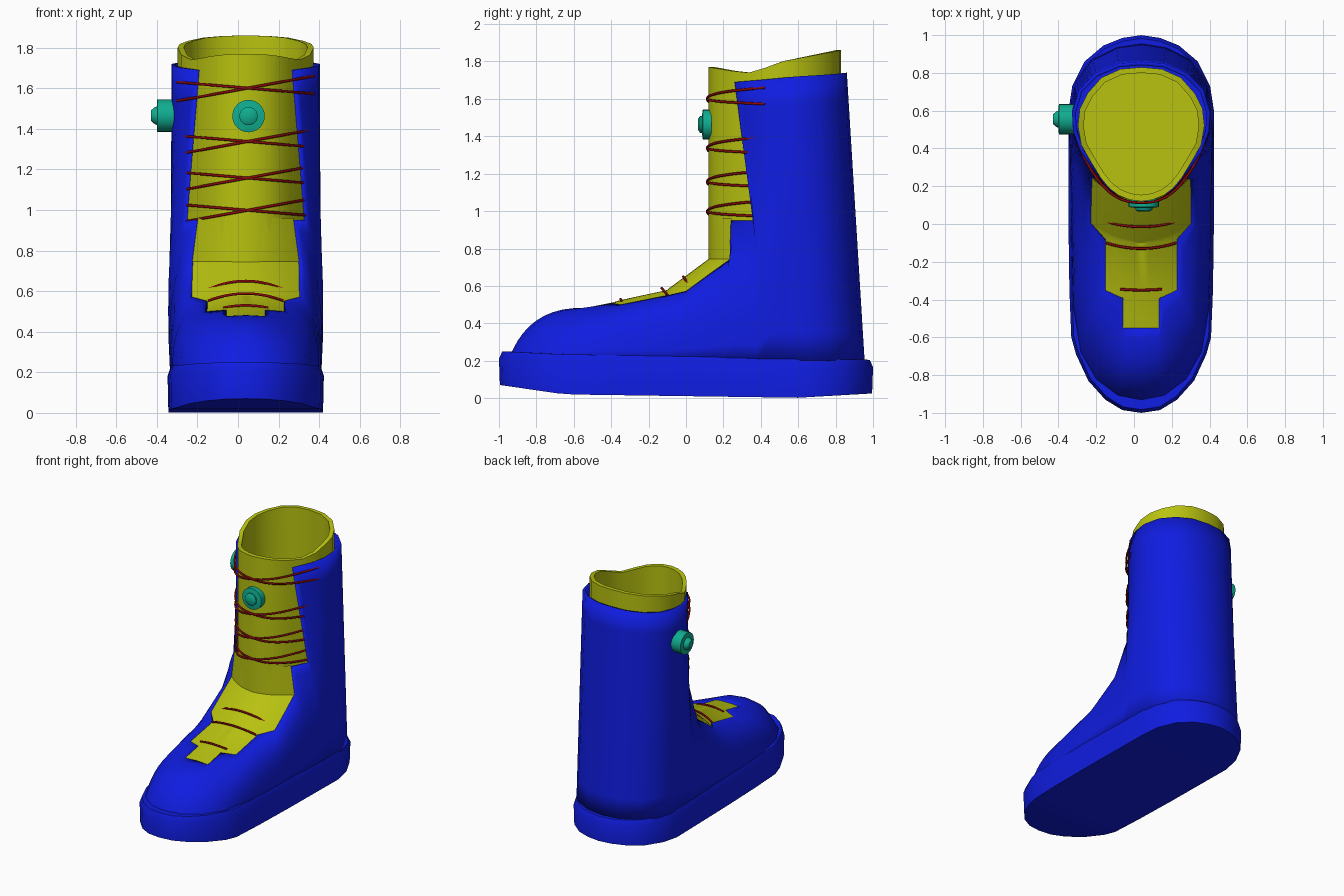
import bpy, math
from mathutils import Vector

if "Cube" in bpy.data.objects:
    bpy.data.objects.remove(bpy.data.objects["Cube"])

CX = 0.038  # centre line of the boot


def material(name, rgb):
    m = bpy.data.materials.new(name)
    m.diffuse_color = (*rgb, 1)
    m.use_nodes = True
    m.node_tree.nodes["Principled BSDF"].inputs["Base Color"].default_value = m.diffuse_color
    return m


BLUE = material("shell_blue", (0.005, 0.012, 0.75))
YELLOW = material("liner_yellow", (0.48, 0.54, 0.005))
TEAL = material("dial_teal", (0.005, 0.42, 0.28))
RED = material("lace_red", (0.26, 0.003, 0.003))


def interp(x, pts):
    for (a, u), (b, v) in zip(pts, pts[1:]):
        if x <= b:
            return u + (v - u) * max(0, x - a) / (b - a)
    return pts[-1][1]


def mirrored(half):
    """Half outline (front to back, x >= 0) to a full closed ring."""
    return list(half) + [(-p[0], *p[1:]) for p in reversed(half[1:-1])]


def finish(ob, angle=35):
    bpy.ops.object.select_all(action='DESELECT')
    bpy.context.view_layer.objects.active = ob
    ob.select_set(True)
    bpy.ops.object.shade_smooth_by_angle(angle=math.radians(angle))


def make(name, verts, faces, mat):
    me = bpy.data.meshes.new(name)
    me.from_pydata(verts, [], faces)
    me.materials.append(mat)
    ob = bpy.data.objects.new(name, me)
    bpy.context.collection.objects.link(ob)
    return ob


def loft(name, rings, mat, cap_bottom=False, cap_top=False):
    n = len(rings[0])
    verts = [(p[0] + CX, p[1], p[2]) for r in rings for p in r]
    faces = [(j * n + i, j * n + (i + 1) % n, (j + 1) * n + (i + 1) % n, (j + 1) * n + i)
             for j in range(len(rings) - 1) for i in range(n)]

    def cap(start, flip):
        for i in range(n // 2):
            f = list(dict.fromkeys([i, i + 1, n - i - 1, (n - i) % n]))
            f = [start + k for k in f]
            faces.append(f[::-1] if flip else f)
    if cap_bottom:
        cap(0, True)
    if cap_top:
        cap((len(rings) - 1) * n, False)
    return make(name, verts, faces, mat)


# Sole: rounded slab with a lifted toe
outline = mirrored([(0, -1), (.1, -.985), (.19, -.93), (.28, -.83), (.345, -.69), (.37, -.6),
                    (.38, -.35), (.385, 0), (.385, .35), (.385, .6), (.365, .73),
                    (.3, .86), (.2, .945), (.1, .985), (0, 1)])


def sole_top(y):
    return interp(y, [(-1, .25), (-.7, .235), (1, .205)])


def sole_ring(s, z):
    return [(x * s, y * (1 - (1 - s) * .5), z(y)) for x, y in outline]


sole = loft("sole", [
    sole_ring(.99, lambda y: interp(y, [(-1, .07), (-.65, .02), (.6, .002), (1, .025)])),
    sole_ring(1, lambda y: sole_top(y) - .04),
    sole_ring(.965, sole_top),
    sole_ring(.93, sole_top)], BLUE, True, True)
finish(sole)

# Shell: columns running from the sole line, through a knee, to the opening edge
foot = [  # (edge point), (knee point), (sole line x, y)
    ((0, -.55, .482), (0, -.8, .415), (0, -.95)),
    ((.095, -.55, .477), (.1, -.785, .41), (.13, -.925)),
    ((.095, -.395, .508), (.2, -.68, .405), (.24, -.84)),
    ((.19, -.35, .5), (.29, -.54, .4), (.32, -.7)),
    ((.19, -.09, .552), (.325, -.28, .43), (.36, -.45)),
    ((.268, .0, .572), (.345, -.06, .44), (.37, -.12)),
    ((.267, .12, .66), (.35, .07, .49), (.37, .05)),
    ((.262, .245, .75), (.35, .2, .55), (.372, .2)),
    ((.238, .24, .95), (.355, .3, .62), (.372, .3)),
    ((.297, .36, .95), (.365, .38, .6), (.373, .38))]
shaft = [  # (edge point), (sole line x, y)
    ((.238, .26, 1.69), (.373, .46)), ((.32, .38, 1.7), (.373, .52)),
    ((.36, .49, 1.71), (.373, .58)), ((.366, .59, 1.72), (.37, .66)),
    ((.33, .71, 1.727), (.345, .76)), ((.24, .8, 1.733), (.26, .87)),
    ((.12, .85, 1.738), (.13, .935)), ((0, .86, 1.74), (0, .955))]
columns = []
for e, k, b in foot:
    columns.append((Vector(e), Vector(k), Vector((*b, .2))))
for i, (e, b) in enumerate(shaft):
    e, b = Vector(e), Vector((*b, .2))
    k = (e + b) / 2
    if i < 2:
        k = Vector(((.362, .44, .95), (.37, .5, .95))[i])
    columns.append((e, k, b))
rows, R = [], 10
for j in range(R + 1):
    t = j / R
    half = []
    for e, k, b in columns:
        c = 2 * k - (e + b) / 2
        half.append(tuple(b * (1 - t) ** 2 + c * 2 * t * (1 - t) + e * t * t))
    rows.append(mirrored(half))
shell = loft("shell", rows, BLUE)
mod = shell.modifiers.new("thickness", 'SOLIDIFY')
mod.thickness, mod.offset = .02, -1
finish(shell, 45)

# Liner: hollow egg-shaped cuff with a dipped rim
egg = mirrored([(0, .12), (.06, .128), (.12, .152), (.17, .19), (.215, .245), (.27, .335),
                (.318, .42), (.335, .52), (.325, .61), (.285, .69), (.21, .775),
                (.11, .82), (0, .83)])


def rim(y):
    return interp(y, [(.12, 1.77), (.3, 1.74), (.38, 1.74), (.46, 1.79), (.83, 1.86)])


inner = [(x * .91, .5 + (y - .5) * .91) for x, y in egg]
liner = loft("liner", [[(x, y, .3) for x, y in egg],
                       [(x, y, rim(y)) for x, y in egg],
                       [(x, y, rim(o[1])) for (x, y), o in zip(inner, egg)],
                       [(x, y, .32) for x, y in inner]], YELLOW, True, True)
finish(liner)

# Tongue: curved strip stepping narrower toward the toe
strip = [  # y, z, half width, edge setback, edge drop
    (.122, .96, .235, .12, 0), (.122, .745, .265, .125, 0), (-.09, .588, .27, .1, .02),
    (-.1, .578, .19, .02, .03), (-.36, .522, .19, 0, .025), (-.39, .512, .1, 0, .006),
    (-.56, .478, .1, 0, .005)]
N = 10
verts, faces = [], []
for y, z, w, dy, dz in strip:
    for i in range(N + 1):
        s = 2 * i / N - 1
        verts.append((CX + s * w, y + dy * s * s, z - dz * s * s))
for j in range(len(strip) - 1):
    for i in range(N):
        a = j * (N + 1) + i
        faces.append((a, a + N + 1, a + N + 2, a + 1))
finish(make("tongue", verts, faces, YELLOW), 30)


# Laces: thin round cords
def cord(name, pts):
    cu = bpy.data.curves.new(name, 'CURVE')
    cu.dimensions = '3D'
    cu.bevel_depth, cu.bevel_resolution, cu.use_fill_caps = .007, 1, True
    sp = cu.splines.new('POLY')
    sp.points.add(len(pts) - 1)
    for p, co in zip(sp.points, pts):
        p.co = (*co, 1)
    cu.materials.append(RED)
    ob = bpy.data.objects.new(name, cu)
    bpy.context.collection.objects.link(ob)


S = [i / 10 - 1 for i in range(21)]
for n, zc in enumerate((.998, 1.157, 1.337, 1.6)):
    depth = .35 - .04 * (zc - 1) / .6
    for tag, lo, hi in (("a", .03, -.027), ("b", -.062, .06)):
        cord(f"shaft_lace_{n}{tag}", [
            (CX + .335 * s, .113 + depth * abs(s) ** 2.5, zc + lo + (hi - lo) * (s + 1) / 2)
            for s in S])
for n, (w, y, z, dy, dz) in enumerate(((.25, -.015, .65, .05, .075), (.185, -.13, .588, .03, .035),
                                       (.11, -.35, .53, .005, .012))):
    cord(f"foot_lace_{n}", [(CX + w * s, y + dy * s * s, z - dz * s * s) for s in S])


# Dials: lathed knob along the given outward direction
def dial(name, base, direction, profile):
    q = Vector(direction).to_track_quat('Z', 'Y')
    n = 24
    verts = [Vector(base) + q @ Vector((r * math.cos(a), r * math.sin(a), h))
             for r, h in profile for a in (2 * math.pi * i / n for i in range(n))]
    m = len(profile)
    faces = [(j * n + i, j * n + (i + 1) % n, (j + 1) * n + (i + 1) % n, (j + 1) * n + i)
             for j in range(m - 1) for i in range(n)]
    faces += [tuple(reversed(range(n))), tuple(range((m - 1) * n, m * n))]
    finish(make(name, verts, faces, TEAL))


dial("front_dial", (.052, .135, 1.463), (0, -1, 0),
     [(.08, 0), (.08, .045), (.045, .05), (.045, .06), (.03, .07)])
dial("side_dial", (-.31, .555, 1.465), (-1, 0, 0),
     [(.08, 0), (.08, .088), (.045, .09), (.042, .1), (.025, .12)])
